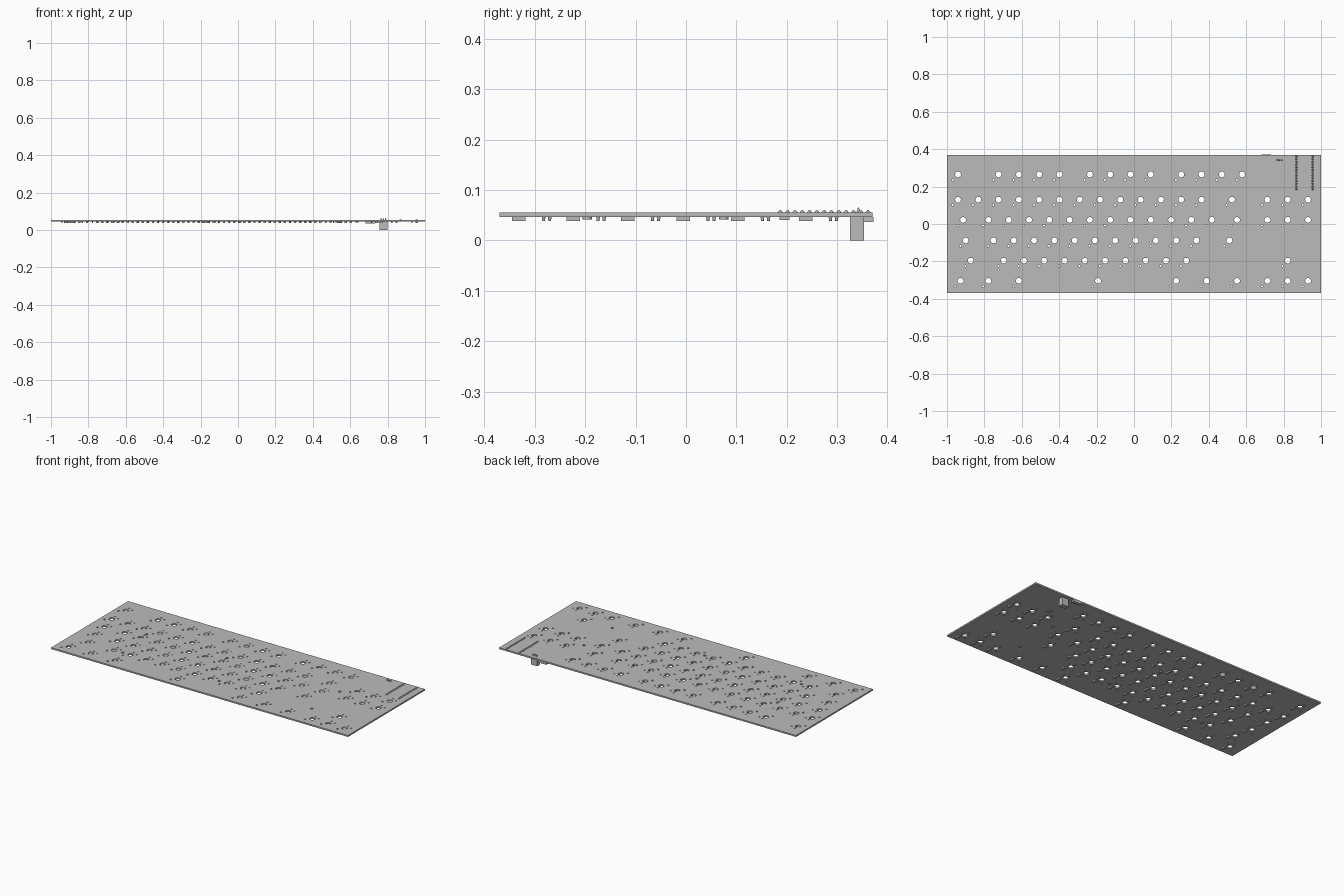
import bpy
import bmesh
from mathutils import Matrix, Vector

cube = bpy.data.objects.get("Cube")
if cube:
    bpy.data.objects.remove(cube, do_unlink=True)

grey = bpy.data.materials.new("plain_grey")
grey.use_nodes = True
COLOUR = (0.5, 0.5, 0.5, 1)
grey.diffuse_color = COLOUR
grey.node_tree.nodes["Principled BSDF"].inputs["Base Color"].default_value = COLOUR

TOP, BOTTOM, LOW = 0.055, 0.046, 0.038
PITCH, LEFT_KEY = 0.1085, -0.941


def box(bm, centre, size):
    m = Matrix.Translation(centre) @ Matrix.Diagonal((*size, 1))
    bmesh.ops.create_cube(bm, size=1, matrix=m)


def post(bm, x, y, z0, z1, r0, r1, sides=16):
    """Vertical cylinder or cone between two heights."""
    bmesh.ops.create_cone(bm, cap_ends=True, segments=sides, radius1=r0, radius2=r1,
                          depth=z1 - z0, matrix=Matrix.Translation((x, y, (z0 + z1) / 2)))


def make(name, bm):
    mesh = bpy.data.meshes.new(name)
    bm.to_mesh(mesh)
    bm.free()
    mesh.materials.append(grey)
    ob = bpy.data.objects.new(name, mesh)
    bpy.context.collection.objects.link(ob)
    return ob


def run(start, count):
    return [start + i for i in range(count)]


# Key positions: row height and columns in key units
nav = run(15.25, 3)
rows = [
    (0.265, [0] + run(2, 4) + run(6.5, 4) + run(11, 4)),
    (0.130, run(0, 13) + [13.5] + nav),
    (0.022, [0.25] + run(1.5, 12) + [13.75] + nav),
    (-0.088, [0.375] + run(1.75, 11) + [13.375]),
    (-0.196, [0.625] + run(2.25, 10) + [16.25]),
    (-0.304, [0.125, 1.5, 3, 6.9, 10.75, 12.25, 13.75] + nav),
]
keys = [(LEFT_KEY + c * PITCH, y) for y, cols in rows for c in cols]
PINS = [(0, 0.0336), (0.0285, 0.0216)]
mounts = [(-0.668, 0.075), (-0.126, 0.075), (0.634, 0.075),
          (-0.64, -0.196), (0.01, -0.196), (0.634, -0.196)]

# Board with its drilled holes
bm = bmesh.new()
box(bm, (0, 0, (TOP + BOTTOM) / 2), (2, 0.74, TOP - BOTTOM))
board = make("circuit_board", bm)

bm = bmesh.new()
for x, y in keys:
    post(bm, x, y, 0.03, 0.07, 0.0155, 0.0155, 20)
    post(bm, x - 0.0285, y - 0.029, 0.03, 0.07, 0.0055, 0.0055, 12)
    for dx, dy in PINS:
        post(bm, x + dx, y + dy, 0.03, 0.07, 0.0045, 0.0045, 12)
for x, y in mounts:
    post(bm, x, y, 0.03, 0.07, 0.008, 0.008)
cutter = make("hole_cutter", bm)
cutter.hide_render = True
mod = board.modifiers.new("holes", "BOOLEAN")
mod.object = cutter
mod.solver = "EXACT"
bpy.context.view_layer.objects.active = board
bpy.ops.object.modifier_apply(modifier=mod.name)
bpy.data.objects.remove(cutter, do_unlink=True)

# Tapered contact sockets under each key
bm = bmesh.new()
for x, y in keys:
    for dx, dy in PINS:
        post(bm, x + dx, y + dy, LOW, 0.052, 0.0025, 0.0045, 12)
make("contact_sockets", bm)

# Diodes under each key
bm = bmesh.new()
for x, y in keys:
    box(bm, (x + 0.025, y - 0.0275, (LOW + BOTTOM) / 2), (0.012, 0.027, BOTTOM - LOW))
make("diodes", bm)

# Threaded bosses under the mounting holes
bm = bmesh.new()
for x, y in mounts:
    post(bm, x, y, 0.041, 0.050, 0.0095, 0.0095)
make("mounting_bosses", bm)

# Two rows of controller pins poking through the board
bm = bmesh.new()
for x in (0.868, 0.955):
    for i in range(13):
        post(bm, x, 0.187 + i * 0.0145, TOP, 0.0605, 0.0055, 0.001, 10)
make("controller_pins", bm)

# Reset switch under the board
bm = bmesh.new()
box(bm, (0.76, 0.195, 0.043), (0.03, 0.02, 0.006))
make("reset_switch", bm)

# Side connector at the back edge
bm = bmesh.new()
box(bm, (0.707, 0.361, 0.041), (0.052, 0.021, 0.010))
make("edge_connector", bm)

# Tall cable socket with solder points on top
bm = bmesh.new()
box(bm, (0.777, 0.339, 0.023), (0.042, 0.028, 0.046))
make("cable_socket", bm)
bm = bmesh.new()
for dx in (-0.012, 0, 0.012):
    post(bm, 0.777 + dx, 0.342, TOP, 0.065, 0.004, 0.001, 10)
make("socket_solder_points", bm)
